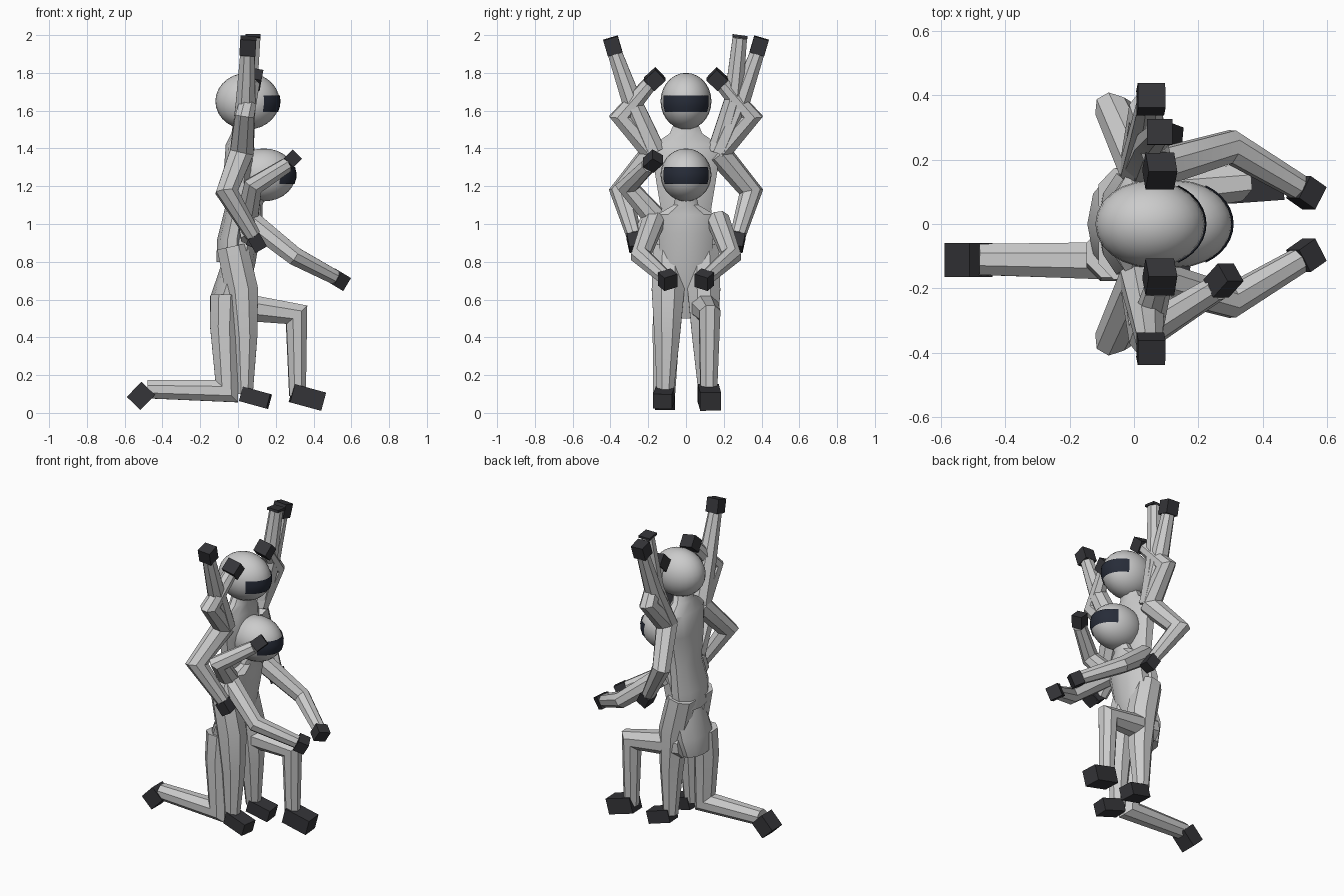
import bpy, bmesh, math
from mathutils import Vector

if "Cube" in bpy.data.objects:
    bpy.data.objects.remove(bpy.data.objects["Cube"])

dark = bpy.data.materials.new("dark_grey")
dark.diffuse_color = (0.035, 0.035, 0.04, 1)
dark.use_nodes = True
dark.node_tree.nodes["Principled BSDF"].inputs["Base Color"].default_value = dark.diffuse_color
navy = bpy.data.materials.new("visor_navy")
navy.diffuse_color = (0.02, 0.025, 0.04, 1)
navy.use_nodes = True
navy.node_tree.nodes["Principled BSDF"].inputs["Base Color"].default_value = navy.diffuse_color


def finish(bm, name, mat=None, angle=35):
    bmesh.ops.recalc_face_normals(bm, faces=bm.faces)
    me = bpy.data.meshes.new(name)
    bm.to_mesh(me)
    bm.free()
    ob = bpy.data.objects.new(name, me)
    bpy.context.collection.objects.link(ob)
    if mat:
        me.materials.append(mat)
    bpy.ops.object.select_all(action='DESELECT')
    bpy.context.view_layer.objects.active = ob
    ob.select_set(True)
    bpy.ops.object.shade_smooth_by_angle(angle=math.radians(angle))
    return ob


def skin(bm, rings):
    rings = [[bm.verts.new(p) for p in r] for r in rings]
    n = len(rings[0])
    for a, b in zip(rings, rings[1:]):
        for i in range(n):
            bm.faces.new((a[i], a[(i + 1) % n], b[(i + 1) % n], b[i]))
    bm.faces.new(rings[0])
    bm.faces.new(rings[-1])


def limb(name, pts, n=8):
    """Mitred tapering tube through (x, y, z, radius) points."""
    P = [Vector(p[:3]) for p in pts]
    D = [(b - a).normalized() for a, b in zip(P, P[1:])]
    u = D[0].cross(Vector((0, 1, 0))).normalized()
    rings = []
    for i, p in enumerate(P):
        din, dout = D[max(i - 1, 0)], D[min(i, len(D) - 1)]
        t = (din + dout).normalized()
        v = din.cross(u)
        ring = []
        for k in range(n):
            a = 2 * math.pi * (k + 0.5) / n
            q = (u * math.cos(a) + v * math.sin(a)) * pts[i][3] * 1.04
            ring.append(p + q - din * (q.dot(t) / din.dot(t)))
        rings.append(ring)
        u = din.rotation_difference(dout) @ u
    bm = bmesh.new()
    skin(bm, rings)
    finish(bm, name)


def block(name, a, b, w, h):
    """Dark hand or foot: a box from a to b, w wide along y and h thick."""
    a, b = Vector(a), Vector(b)
    d = (b - a).normalized()
    side = (Vector((0, 1, 0)) - d * d.y)
    if side.length < 0.2:
        side = Vector((1, 0, 0)) - d * d.x
    side.normalize()
    up = d.cross(side)
    bm = bmesh.new()
    skin(bm, [[p + side * i * w / 2 + up * j * h / 2
               for i, j in ((1, 1), (-1, 1), (-1, -1), (1, -1))] for p in (a, b)])
    finish(bm, name, dark)


def torso(name, sections, n=10):
    bm = bmesh.new()
    skin(bm, [[(x + rx * math.cos(2 * math.pi * k / n), ry * math.sin(2 * math.pi * k / n), z)
               for k in range(n)] for z, x, rx, ry in sections])
    finish(bm, name)


def head(name, x, z, rx, ry, rz, vz, vh):
    bm = bmesh.new()
    bmesh.ops.create_uvsphere(bm, u_segments=24, v_segments=14, radius=1)
    for v in bm.verts:
        v.co = (x + v.co.x * rx, v.co.y * ry, z + v.co.z * rz)
    finish(bm, name)
    # Wrapped visor strip
    bm = bmesh.new()
    rows = []
    for j in range(4):
        h = (vz - z + vh * (j / 1.5 - 1)) / rz
        c = math.sqrt(1 - h * h) * 1.03
        rows.append([bm.verts.new((x + rx * c * math.cos(a), ry * c * math.sin(a), z + h * rz))
                     for a in [math.radians(-60 + 10 * k) for k in range(13)]])
    for r, s in zip(rows, rows[1:]):
        for k in range(12):
            bm.faces.new((r[k], r[k + 1], s[k + 1], s[k]))
    finish(bm, name + "_visor", navy)


def flip(p, s):
    return (p[0], p[1] * s) + tuple(p[2:])


def arm(name, s, pts, tip, w=0.09, h=0.08):
    pts = [flip(p, s) for p in pts]
    limb(name, pts)
    block(name + "_hand", pts[-1][:3], flip(tip, s), w, h)


# Standing body
torso("standing_torso", [(0.80, -0.03, 0.085, 0.15), (0.92, -0.03, 0.08, 0.165),
                         (1.08, 0.0, 0.07, 0.14), (1.28, 0.01, 0.085, 0.175),
                         (1.42, 0.01, 0.075, 0.18), (1.48, 0.02, 0.055, 0.09),
                         (1.56, 0.03, 0.05, 0.055)])
head("standing_head", 0.05, 1.65, 0.17, 0.135, 0.15, 1.637, 0.043)

# Kneeling body
torso("kneeling_torso", [(0.50, -0.07, 0.07, 0.12), (0.62, -0.05, 0.095, 0.16),
                         (0.78, 0.0, 0.09, 0.145), (0.95, 0.04, 0.08, 0.15),
                         (1.05, 0.06, 0.07, 0.16), (1.10, 0.08, 0.05, 0.07),
                         (1.17, 0.11, 0.045, 0.05)])
head("kneeling_head", 0.137, 1.26, 0.168, 0.135, 0.14, 1.257, 0.045)

for s, side in ((1, "left"), (-1, "right")):
    # Standing legs
    leg = [flip(p, s) for p in ((-0.03, 0.09, 0.88, 0.085), (0.02, 0.095, 0.65, 0.09),
                                (0.035, 0.1, 0.4, 0.07), (0.035, 0.11, 0.1, 0.045))]
    limb(side + "_standing_leg", leg)
    block(side + "_standing_foot", (0.02, 0.11 * s, 0.1), (0.165, 0.125 * s, 0.06), 0.1, 0.08)
    # Standing figure: raised, saluting and hip-level arms
    sh = (0.02, 0.17, 1.38, 0.065)
    arm(side + "_raised_arm", s, [sh, (0.04, 0.28, 1.63, 0.055), (0.05, 0.375, 1.9, 0.04)],
        (0.055, 0.4, 1.985), 0.08, 0.085)
    arm(side + "_salute_arm", s, [sh, (0.035, 0.34, 1.57, 0.052), (0.075, 0.195, 1.74, 0.04)],
        (0.085, 0.135, 1.795), 0.08, 0.09)
    arm(side + "_hip_arm", s, [sh, (-0.06, 0.345, 1.17, 0.055), (0.08, 0.275, 0.94, 0.04)],
        (0.12, 0.26, 0.87), 0.08, 0.07)
    # Kneeling figure: reaching arms
    arm(side + "_reaching_arm", s, [(0.06, 0.17, 1.02, 0.06), (0.30, 0.24, 0.83, 0.05),
                                    (0.51, 0.115, 0.72, 0.04)], (0.56, 0.08, 0.69), 0.08, 0.08)

# Kneeling figure: one bent arm, one lifted arm
arm("guarding_arm", -1, [(0.05, 0.17, 1.04, 0.06), (0.08, 0.31, 1.2, 0.05),
                         (0.255, 0.2, 1.31, 0.04)], (0.3, 0.15, 1.355), 0.07, 0.07)
arm("hanging_arm", -1, [(0.05, 0.17, 1.04, 0.06), (0.06, 0.25, 0.92, 0.045)],
    (0.11, 0.26, 0.9), 0.07, 0.07)
arm("lifted_arm", 1, [(0.02, 0.17, 1.38, 0.06), (0.05, 0.25, 1.65, 0.05),
                      (0.08, 0.285, 1.985, 0.04)], (0.08, 0.287, 2.0), 0.08, 0.08)

# Kneeling legs
limb("kneeling_leg", [(-0.07, -0.09, 0.62, 0.08), (-0.075, -0.105, 0.45, 0.075),
                      (-0.06, -0.115, 0.115, 0.06), (-0.48, -0.11, 0.125, 0.05)])
block("kneeling_foot", (-0.475, -0.112, 0.13), (-0.553, -0.112, 0.05), 0.105, 0.1)
limb("forward_leg", [(-0.05, 0.09, 0.57, 0.08), (0.31, 0.125, 0.52, 0.058),
                     (0.315, 0.12, 0.09, 0.045)])
block("forward_foot", (0.285, 0.118, 0.105), (0.45, 0.13, 0.06), 0.11, 0.1)
